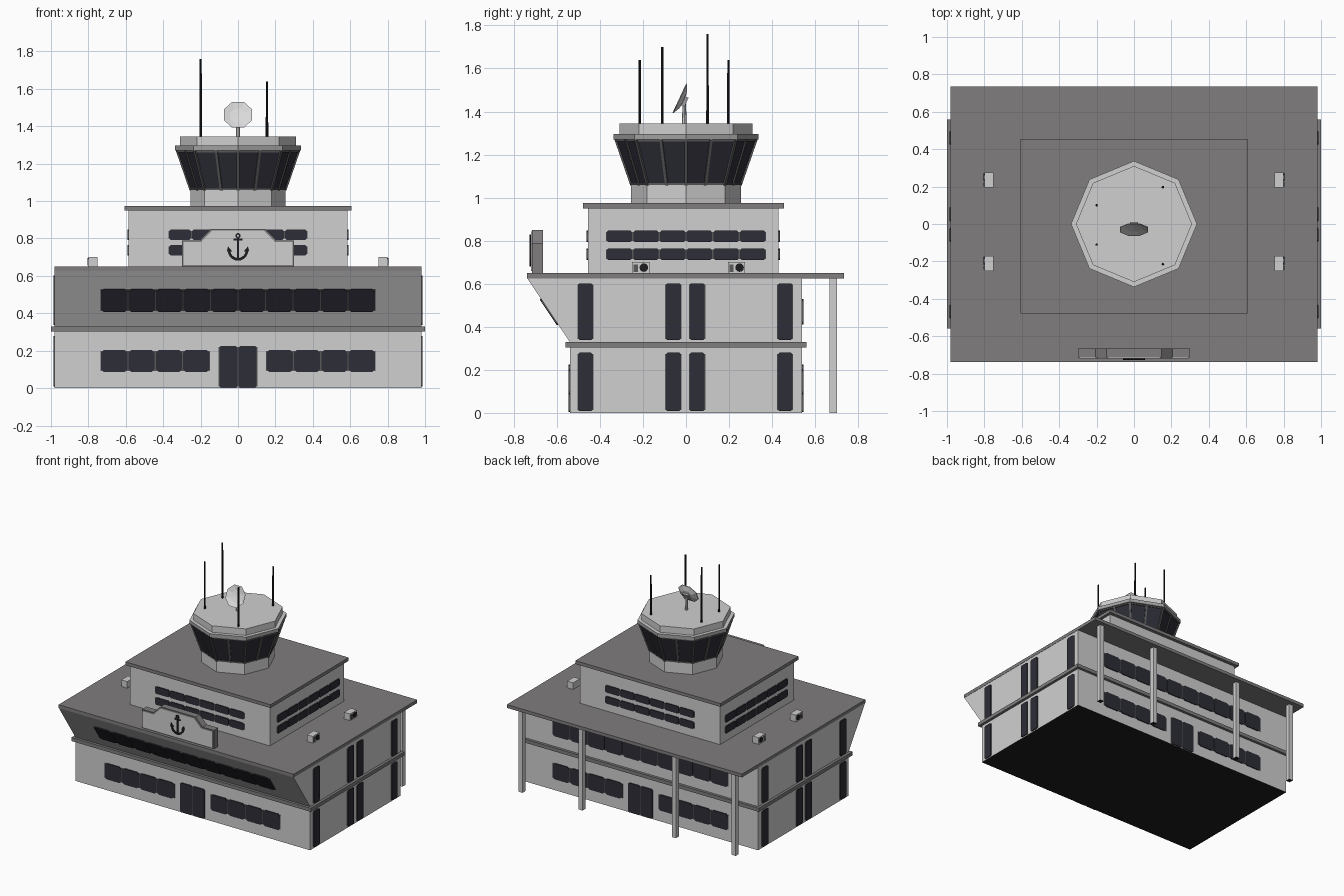
import bpy, bmesh, math
from mathutils import Matrix, Vector

if "Cube" in bpy.data.objects:
    bpy.data.objects.remove(bpy.data.objects["Cube"])


def material(name, *rgb):
    m = bpy.data.materials.new(name)
    m.diffuse_color = (*rgb, 1)
    m.use_nodes = True
    m.node_tree.nodes["Principled BSDF"].inputs["Base Color"].default_value = m.diffuse_color
    return m


WALL = material("light_wall", 0.63, 0.63, 0.63)
ROOF = material("roof_grey", 0.215, 0.205, 0.205)
GLASS = material("dark_glass", 0.026, 0.026, 0.038)
FRAME = material("window_frame", 0.10, 0.10, 0.10)
BLACK = material("black_metal", 0.012, 0.012, 0.013)
MID = material("trim_grey", 0.36, 0.36, 0.36)
DISH = material("dish_white", 0.70, 0.70, 0.70)


def finish(name, bm, *mats, rule=None):
    bmesh.ops.remove_doubles(bm, verts=bm.verts, dist=1e-6)
    bmesh.ops.recalc_face_normals(bm, faces=bm.faces)
    if rule:
        for f in bm.faces:
            f.material_index = rule(f)
    me = bpy.data.meshes.new(name)
    bm.to_mesh(me)
    bm.free()
    for m in mats:
        me.materials.append(m)
    ob = bpy.data.objects.new(name, me)
    bpy.context.collection.objects.link(ob)
    return ob


def frame(origin, u, v):
    u, v = Vector(u).normalized(), Vector(v).normalized()
    m = Matrix((u, v, u.cross(v))).transposed().to_4x4()
    m.translation = Vector(origin)
    return m


def add_prism(bm, pts, m, d0, d1):
    lo = [bm.verts.new(m @ Vector((x, y, d0))) for x, y in pts]
    hi = [bm.verts.new(m @ Vector((x, y, d1))) for x, y in pts]
    bm.faces.new(lo[::-1])
    bm.faces.new(hi)
    for i in range(len(pts)):
        j = (i + 1) % len(pts)
        bm.faces.new((lo[i], lo[j], hi[j], hi[i]))


def rect(a, b, c, d, k=0.0):
    """Rectangle a..b by c..d, corners cut by k."""
    if not k:
        return [(a, c), (b, c), (b, d), (a, d)]
    return [(a + k, c), (b - k, c), (b, c + k), (b, d - k),
            (b - k, d), (a + k, d), (a, d - k), (a, c + k)]


def prisms(name, shapes, m, d0, d1, *mats, rule=None):
    bm = bmesh.new()
    for s in shapes:
        add_prism(bm, s, m, d0, d1)
    return finish(name, bm, *mats, rule=rule)


PLAN = Matrix.Identity(4)


def block(name, x0, x1, y0, y1, z0, z1, *mats, rule=None):
    return prisms(name, [rect(x0, x1, y0, y1)], PLAN, z0, z1, *mats, rule=rule)


def lathe(name, profile, n, m, *mats, phase=0.0, rule=None):
    bm = bmesh.new()
    rings = [[bm.verts.new(m @ Vector((r * math.cos(phase + 2 * math.pi * i / n),
                                       r * math.sin(phase + 2 * math.pi * i / n), z)))
              for i in range(n)] for r, z in profile]
    for a, b in zip(rings, rings[1:]):
        for i in range(n):
            j = (i + 1) % n
            bm.faces.new((a[i], a[j], b[j], b[i]))
    return finish(name, bm, *mats, rule=rule)


def windows(name, m, spans, v0, v1, k=0.016):
    """spans: (u0, u1, pane count)"""
    panes = []
    for a, b, n in spans:
        w = (b - a) / n
        panes += [rect(a + i * w + 0.003, a + (i + 1) * w - 0.003, v0, v1, k) for i in range(n)]
    e = 0.006
    prisms(name + "_frame", [rect(a, b, v0 + e, v1 - e) for a, b, n in spans], m, -0.003, 0.004, FRAME)
    prisms(name + "_panes", panes, m, -0.003, 0.007, GLASS)


def sides(x, yf, yb):
    X, Y, Z = Vector((1, 0, 0)), Vector((0, 1, 0)), Vector((0, 0, 1))
    return {"front": frame((0, yf, 0), X, Z), "back": frame((0, yb, 0), -X, Z),
            "right": frame((x, 0, 0), Y, Z), "left": frame((-x, 0, 0), -Y, Z)}


def underside(f):
    return 1 if f.normal.z < -0.9 else 0


# main building: ground floor, ledge, slanted upper floor, roof
block("ground_floor", -0.98, 0.98, -0.54, 0.54, 0, 0.305, WALL, BLACK, rule=underside)
block("floor_ledge", -1, 1, -0.56, 0.56, 0.303, 0.33, ROOF)
S = sides(0.98, -0.54, 0.54)
prisms("upper_floor", [[(-0.54, 0.33), (0.54, 0.33), (0.54, 0.626), (-0.738, 0.626)]],
       frame((0, 0, 0), (0, 1, 0), (0, 0, 1)), -0.98, 0.98, WALL)
block("main_roof", -0.982, 0.982, -0.738, 0.735, 0.625, 0.65, ROOF)
for i, x in enumerate((-0.89, -0.39, 0.39, 0.89)):
    block(f"rear_post_{i}", x - 0.017, x + 0.017, 0.667, 0.702, 0, 0.626, WALL, BLACK, rule=underside)

# main building windows and doors
slope = frame((0, -0.54, 0.33), (1, 0, 0), (0, -0.198, 0.296))
windows("front_upper_windows", slope, [(-0.735, 0.735, 10)], 0.097, 0.242)
windows("back_upper_windows", S["back"], [(-0.735, 0.735, 10)], 0.41, 0.53)
for s in ("front", "back"):
    windows(s + "_lower_windows", S[s], [(-0.735, -0.15, 4), (0.15, 0.735, 4)], 0.085, 0.205)
    windows(s + "_door", S[s], [(-0.103, 0.103, 2)], 0.003, 0.225, 0.008)
for s, g in (("right", 1), ("left", -1)):
    strips = [tuple(sorted((g * a, g * b))) + (1,) for a, b in
              ((-0.505, -0.43), (-0.097, -0.02), (0.013, 0.09), (0.423, 0.498))]
    windows(s + "_lower_strips", S[s], strips, 0.008, 0.28, 0.008)
    windows(s + "_upper_strips", S[s], strips, 0.338, 0.602, 0.008)

# penthouse
block("penthouse", -0.585, 0.585, -0.455, 0.43, 0.65, 0.952, WALL)
block("penthouse_roof", -0.606, 0.606, -0.478, 0.455, 0.95, 0.975, ROOF)
for s, m in sides(0.585, -0.455, 0.43).items():
    for row, z in (("low", 0.71), ("high", 0.793)):
        windows(f"penthouse_{s}_{row}_windows", m, [(-0.372, 0.372, 6)], z, z + 0.054, 0.008)

# control tower (octagonal, corners on the axes)
lathe("tower_base", [(0, 0.97), (0.255, 0.97), (0.255, 1.06), (0, 1.06)], 8, PLAN, WALL)
lathe("tower_glass", [(0, 1.058), (0.253, 1.058), (0.327, 1.272), (0, 1.272)], 8, PLAN, GLASS)
lathe("tower_rim", [(0, 1.27), (0.337, 1.27), (0.337, 1.296), (0, 1.296)], 8, PLAN, MID, WALL,
      rule=lambda f: 1 if f.normal.z > 0.5 else 0)
lathe("tower_roof", [(0, 1.295), (0.31, 1.295), (0.31, 1.345), (0, 1.345)], 8, PLAN, WALL)
for i in range(16):
    a = i * math.pi / 8
    k = math.cos(math.pi / 8) if i % 2 else 1.0
    d = Vector((math.cos(a), math.sin(a), 0))
    p, q = d * 0.253 * k + Vector((0, 0, 1.058)), d * 0.327 * k + Vector((0, 0, 1.272))
    m = frame(p, (-d.y, d.x, 0), q - p)
    prisms(f"tower_mullion_{i}", [rect(-0.007, 0.007, 0, (q - p).length)], m, -0.006, 0.006, FRAME)
for name, z0, z1, r in (("sill", 1.058, 1.068, 0.26), ("head", 1.26, 1.271, 0.328)):
    lathe("tower_" + name, [(0, z0), (r, z0), (r, z1), (0, z1)], 8, PLAN, FRAME)

# antennas
for i, (x, y, z) in enumerate(((-0.2, 0.1, 1.76), (-0.2, -0.11, 1.70), (0.155, 0.197, 1.64), (0.155, -0.215, 1.64))):
    lathe(f"antenna_{i}", [(0, 1.34), (0.007, 1.34), (0.006, z), (0, z)], 6,
          Matrix.Translation((x, y, 0)), BLACK)

# radar dish on its mast
lathe("dish_mast", [(0, 1.34), (0.011, 1.34), (0.008, 1.44), (0, 1.44)], 8,
      Matrix.Translation((0, -0.008, 0)), WALL)
tilt = frame((0, -0.024, 1.458), (1, 0, 0), (0, 0.42, 0.907))
lathe("radar_dish", [(0, -0.006), (0.045, -0.002), (0.082, 0.008), (0.08, 0.004), (0.045, -0.012), (0, -0.018)],
      8, tilt, DISH, phase=math.pi / 8)
prisms("dish_bracket", [rect(-0.022, 0.022, -0.025, 0.02)], tilt, -0.03, -0.01, MID)

# roof sign with plain anchor
def sign(e):
    half = [(0.3 - e, 0.65 + e), (0.3 - e, 0.79 - e), (0.205 - e, 0.79 - e), (0.147 - e, 0.85 - e)]
    return half + [(-x, z) for x, z in reversed(half)]


front = frame((0, -0.715, 0), (1, 0, 0), (0, 0, 1))
prisms("sign_body", [sign(0)], front, -0.05, 0, ROOF)
prisms("sign_panel", [sign(0.008)], front, -0.002, 0.005, WALL)


def arc(cx, cz, r, a0, a1, n):
    return [(cx + r * math.cos(math.radians(a0 + (a1 - a0) * i / n)),
             cz + r * math.sin(math.radians(a0 + (a1 - a0) * i / n))) for i in range(n + 1)]


outer, inner = arc(0, 0.735, 0.054, 180, 360, 12), arc(0, 0.737, 0.041, 180, 360, 12)
shapes = [[outer[i], outer[i + 1], inner[i + 1], inner[i]] for i in range(12)]
shapes += [[(g * 0.03, 0.73), (g * 0.06, 0.73), (g * 0.053, 0.758)] for g in (-1, 1)]
shapes += [rect(-0.006, 0.006, 0.69, 0.805), rect(-0.024, 0.024, 0.79, 0.8)]
ro, ri = arc(0, 0.815, 0.014, 0, 360, 10), arc(0, 0.815, 0.006, 0, 360, 10)
shapes += [[ro[i], ro[i + 1], ri[i + 1], ri[i]] for i in range(10)]
prisms("anchor_emblem", shapes, front, 0.004, 0.011, BLACK)

# rooftop cooling units with fans
for i, (g, y) in enumerate(((-1, -0.21), (-1, 0.235), (1, -0.21), (1, 0.235))):
    block(f"cooling_unit_{i}", g * 0.775 - 0.025, g * 0.775 + 0.025, y - 0.04, y + 0.04, 0.648, 0.7, WALL)
    m = frame((g * 0.8, y, 0.675), (0, g, 0), (0, 0, 1))
    prisms(f"cooling_fan_{i}", [arc(g * 0.014, 0, 0.02, 0, 330, 11)], m, -0.002, 0.004, BLACK)
    prisms(f"cooling_grille_{i}", [rect(g * 0.024 * -1 - 0.01, g * -0.024 + 0.01, -0.02, 0.015)], m, -0.002, 0.004, FRAME)
